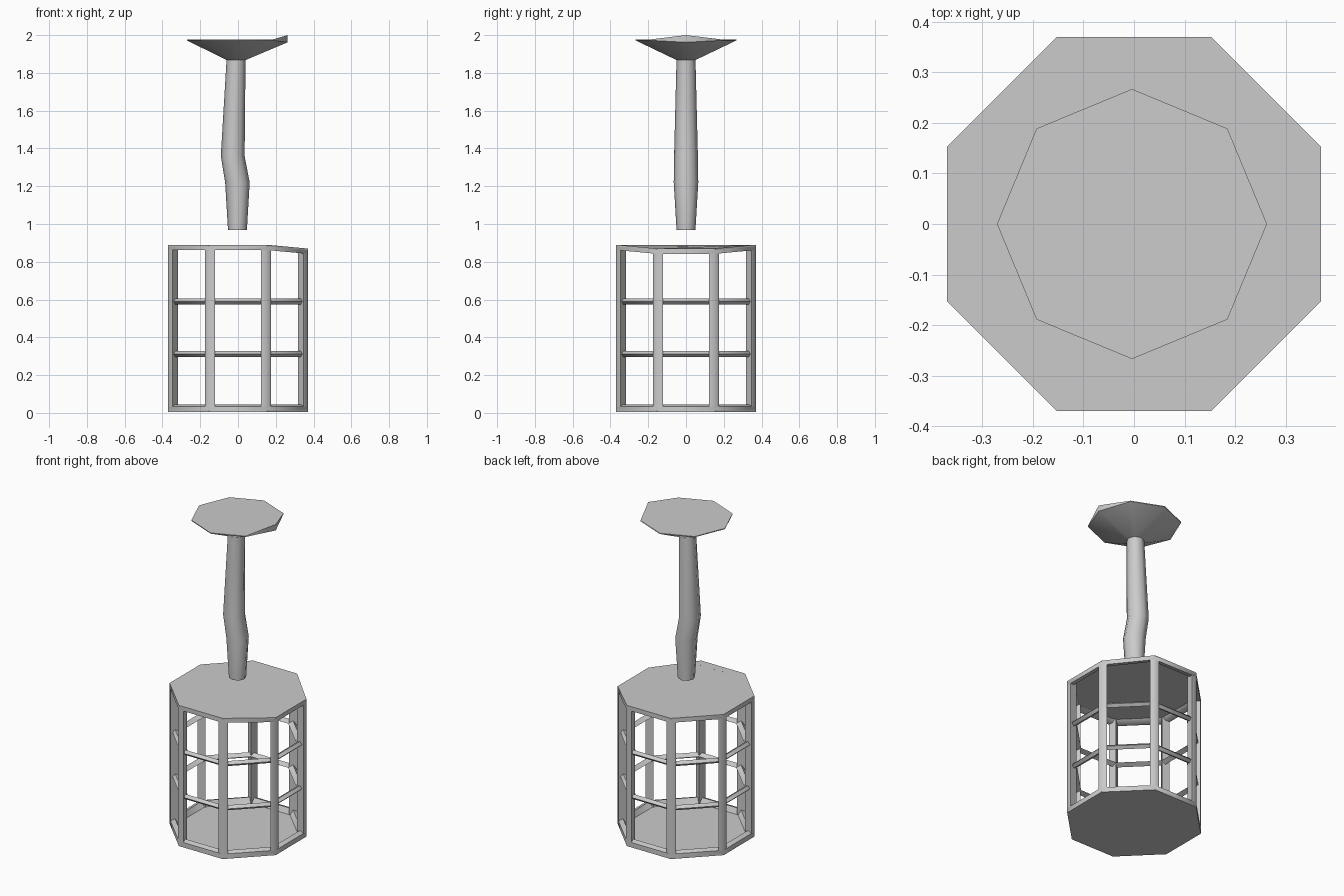
import bpy, bmesh
from math import cos, sin, pi

cube = bpy.data.objects.get("Cube")
if cube:
    bpy.data.objects.remove(cube, do_unlink=True)

grey = bpy.data.materials.new("plain_grey")
grey.use_nodes = True
GREY = (0.6, 0.6, 0.6, 1)
grey.diffuse_color = GREY
grey.node_tree.nodes["Principled BSDF"].inputs["Base Color"].default_value = GREY

SIDES = 8
R = 0.4          # cage corner radius
TOP = 0.89


def finish(bm, name, angle):
    bmesh.ops.recalc_face_normals(bm, faces=bm.faces)
    mesh = bpy.data.meshes.new(name)
    bm.to_mesh(mesh)
    bm.free()
    mesh.materials.append(grey)
    ob = bpy.data.objects.new(name, mesh)
    bpy.context.collection.objects.link(ob)
    bpy.ops.object.select_all(action="DESELECT")
    ob.select_set(True)
    bpy.context.view_layer.objects.active = ob
    bpy.ops.object.shade_smooth_by_angle(angle=angle)
    return ob


def loft(bm, loops, closed=False):
    """Skin a list of equal vertex loops, capped or joined end to start."""
    n = len(loops[0])
    pairs = list(zip(loops, loops[1:]))
    if closed:
        pairs.append((loops[-1], loops[0]))
    for a, b in pairs:
        for i in range(n):
            j = (i + 1) % n
            bm.faces.new((a[i], a[j], b[j], b[i]))
    if not closed:
        bm.faces.new(loops[0])
        bm.faces.new(loops[-1])


def octagon(bm, r, z, cx=0, turn=0.5):
    angles = [(k + turn) * 2 * pi / SIDES for k in range(SIDES)]
    return [bm.verts.new((cx + r * cos(a), r * sin(a), z)) for a in angles]


def sag(bm):
    # The lid droops slightly along its left edge
    for v in bm.verts:
        if v.co.x > 0.3 and v.co.z > 0.8:
            v.co.z -= 0.02


def hoop(name, profile):
    bm = bmesh.new()
    loft(bm, [octagon(bm, r, z) for r, z in profile], closed=True)
    sag(bm)
    return finish(bm, name, 1.2)


def plate(name, low, high):
    bm = bmesh.new()
    loft(bm, [octagon(bm, R, low), octagon(bm, R, high)])
    sag(bm)
    return finish(bm, name, 0.6)


# Cage lid, floor and their rims
plate("cage_lid", TOP - 0.008, TOP)
plate("cage_floor", 0.004, 0.012)
hoop("lid_rim", [(R, TOP - 0.004), (R, 0.862), (R - 0.03, 0.865), (R - 0.05, TOP - 0.004)])
hoop("floor_rim", [(R, 0.006), (R, 0.035), (R - 0.03, 0.045), (R - 0.05, 0.008)])

# Middle hoops
for name, z in (("upper_hoop", 0.59), ("lower_hoop", 0.312)):
    hoop(name, [(0.387, z), (0.37, z + 0.016), (0.34, z), (0.37, z - 0.016)])

# Corner bars, diamond in section with two sides lying on the cage walls
for k in range(SIDES):
    bm = bmesh.new()
    a = (k + 0.5) * 2 * pi / SIDES
    section = [(R, 0), (R - 0.012, 0.028), (0.345, 0), (R - 0.012, -0.028)]
    loft(bm, [[bm.verts.new((r * cos(a) - t * sin(a), r * sin(a) + t * cos(a), z))
               for r, t in section] for z in (0.01, TOP - 0.006)])
    sag(bm)
    finish(bm, f"corner_bar_{k + 1}", 1.2)

# Crooked stem
bm = bmesh.new()
stations = [(0.968, 0.05, -0.003), (1.22, 0.065, -0.003),
            (1.36, 0.063, -0.028), (1.88, 0.05, -0.01)]
loft(bm, [octagon(bm, r, z, cx, 0) for z, r, cx in stations])
finish(bm, "stem", 0.9)

# Flared head with one lifted corner
bm = bmesh.new()
base = octagon(bm, 0.05, 1.868, -0.01, 0)
under = octagon(bm, 0.267, 1.972, -0.004, 0)
rim = octagon(bm, 0.267, 1.977, -0.004, 0)
under[0].co.z = 1.962
rim[0].co.z = 2.0
loft(bm, [base, under, rim])
finish(bm, "flared_head", 0.9)
